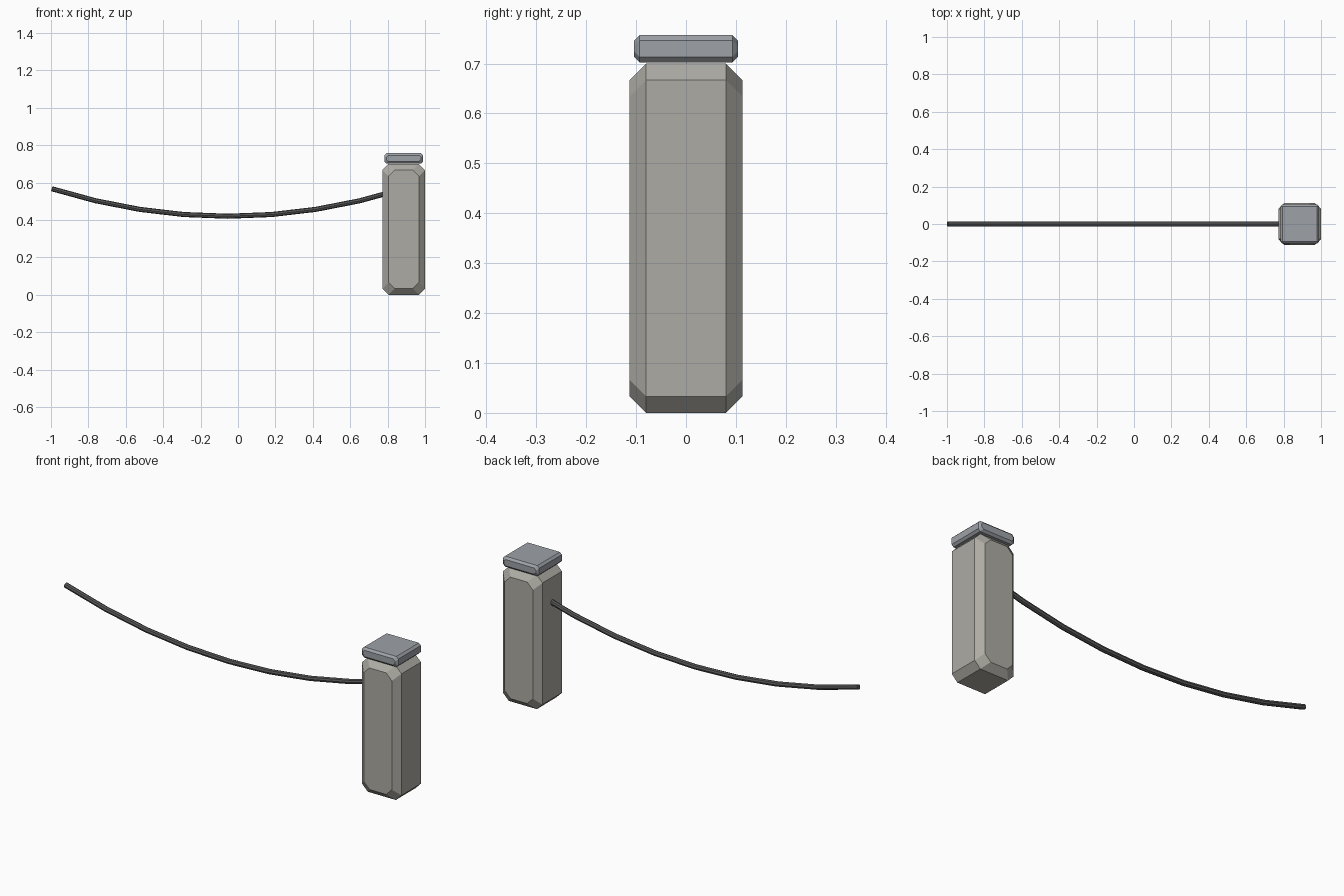
import bpy, bmesh

if "Cube" in bpy.data.objects:
    bpy.data.objects.remove(bpy.data.objects["Cube"])


def material(name, rgb):
    m = bpy.data.materials.new(name)
    m.diffuse_color = (*rgb, 1)
    m.use_nodes = True
    m.node_tree.nodes["Principled BSDF"].inputs["Base Color"].default_value = m.diffuse_color
    return m


def chamfered_block(name, cx, hx, hy, z0, z1, c, mat):
    """Octagonal x-z outline, tapered in by the chamfer at front and back."""
    cz, hz = (z0 + z1) / 2, (z1 - z0) / 2
    bm = bmesh.new()
    for sx in (-1, 1):
        for sz in (-1, 1):
            for sy in (-1, 1):
                for y, d in ((hy - c, 0), (hy, c)):
                    for dx, dz in ((d, d + c), (d + c, d)):
                        bm.verts.new((cx + sx * (hx - dx), sy * y, cz + sz * (hz - dz)))
    bmesh.ops.convex_hull(bm, input=bm.verts[:])
    bmesh.ops.dissolve_limit(bm, angle_limit=0.01, verts=bm.verts[:], edges=bm.edges[:])
    bmesh.ops.recalc_face_normals(bm, faces=bm.faces[:])
    me = bpy.data.meshes.new(name)
    bm.to_mesh(me)
    bm.free()
    me.materials.append(mat)
    ob = bpy.data.objects.new(name, me)
    bpy.context.collection.objects.link(ob)
    return ob


stone = material("stone", (0.42, 0.41, 0.37))
slate = material("slate", (0.34, 0.36, 0.39))
dark = material("dark_rope", (0.1, 0.1, 0.1))

# Post and its cap
POST_X = 0.886
chamfered_block("post", POST_X, 0.114, 0.113, 0.0, 0.70, 0.033, stone)
chamfered_block("post_cap", POST_X, 0.104, 0.104, 0.702, 0.757, 0.011, slate)

# Sagging rope: 8 straight segments on a parabola, ending inside the post
cu = bpy.data.curves.new("rope", 'CURVE')
cu.dimensions = '3D'
cu.bevel_depth = 0.0135
cu.bevel_resolution = 2
cu.use_fill_caps = True
sp = cu.splines.new('POLY')
sp.use_smooth = False
sp.points.add(8)
for i, p in enumerate(sp.points):
    t = i / 4 - 1
    p.co = (-0.055 + 0.941 * t, 0, 0.42 + 0.147 * t * t, 1)
cu.materials.append(dark)
bpy.context.collection.objects.link(bpy.data.objects.new("rope", cu))
